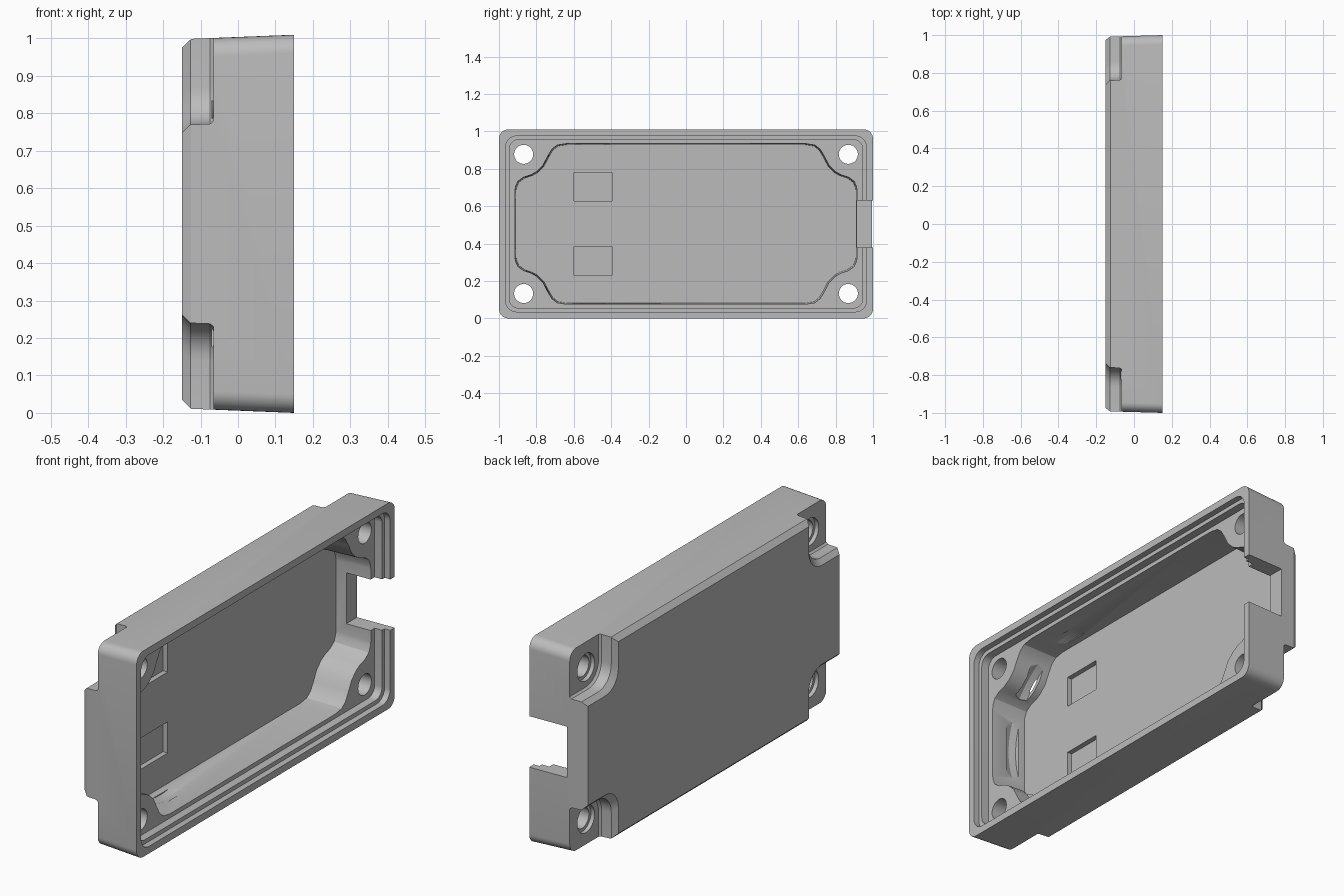
import bpy, bmesh, math
from mathutils import Vector

cube = bpy.data.objects.get("Cube")
if cube:
    bpy.data.objects.remove(cube, do_unlink=True)

MID = 0.505          # height of the lid's centre line
FLOOR = -0.105       # cavity floor
SEAT = 0.08          # screw boss level

grey = bpy.data.materials.new("plain_grey")
grey.use_nodes = True
colour = (0.5, 0.5, 0.5, 1)
grey.diffuse_color = colour
grey.node_tree.nodes["Principled BSDF"].inputs["Base Color"].default_value = colour


def loft(name, sections):
    """Closed solid through (x, [(y, z), ...]) sections of equal length."""
    bm = bmesh.new()
    rings = [[bm.verts.new((x, y, z + MID)) for y, z in pts] for x, pts in sections]
    n = len(rings[0])
    for a, b in zip(rings, rings[1:]):
        for i in range(n):
            j = (i + 1) % n
            bm.faces.new((a[i], a[j], b[j], b[i]))
    bm.faces.new(rings[0])
    bm.faces.new(rings[-1])
    bmesh.ops.recalc_face_normals(bm, faces=bm.faces)
    mesh = bpy.data.meshes.new(name)
    bm.to_mesh(mesh)
    bm.free()
    mesh.materials.append(grey)
    ob = bpy.data.objects.new(name, mesh)
    bpy.context.collection.objects.link(ob)
    return ob


def rounded(hy, hz, r, steps=8):
    pts = []
    for k, (sy, sz) in enumerate(((1, 1), (-1, 1), (-1, -1), (1, -1))):
        for i in range(steps + 1):
            a = math.pi / 2 * (k + i / steps)
            pts.append((sy * (hy - r) + r * math.cos(a), sz * (hz - r) + r * math.sin(a)))
    return pts


def circle(y, z, r, n=32):
    return [(y + r * math.cos(math.tau * i / n), z + r * math.sin(math.tau * i / n))
            for i in range(n)]


def box(y0, y1, z0, z1):
    return [(y0, z0), (y1, z0), (y1, z1), (y0, z1)]


def cavity(inset):
    # one rounded corner that steps around a screw boss, mirrored four ways
    corner = [(.915, .18), (.912, .2), (.9, .228), (.87, .25), (.83, .263), (.8, .28),
              (.765, .315), (.742, .36), (.718, .4), (.69, .422), (.64, .43)]
    q = [(y - inset, z - inset) for y, z in corner]
    r = q[::-1]
    return (q + [(-y, z) for y, z in r] + [(-y, -z) for y, z in q]
            + [(y, -z) for y, z in r])


# Drafted outer body with a chamfered back
lid = loft("enclosure_lid", [
    (-.15, rounded(.975, .47, .04)),
    (-.125, rounded(.992, .494, .05)),
    (.15, rounded(1, .505, .05))])

cutters = [
    # stepped rim
    loft("rim_step", [(.12, rounded(.965, .47, .06)), (.2, rounded(.965, .47, .06))]),
    loft("seat_step", [(SEAT, rounded(.945, .45, .05)), (.14, rounded(.945, .45, .05))]),
    # main cavity
    loft("cavity", [(FLOOR, cavity(.006)), (.1, cavity(0))]),
    # round relief in the cavity walls
    loft("round_relief", [(-.07, circle(-.5, 0, .43, 96)), (-.035, circle(-.5, 0, .438, 96)),
                          (0, circle(-.5, 0, .43, 96))]),
    # cable opening in one end wall
    loft("cable_notch", [(-.05, box(.88, 1.1, -.125, .125)), (.3, box(.88, 1.1, -.125, .125))]),
]

# Shallow rectangular pockets in the floor
for s in (-1, 1):
    z0, z1 = sorted((s * .122, s * .275))
    cutters.append(loft("floor_pocket", [(FLOOR - .025, box(-.6, -.395, z0, z1)),
                                         (FLOOR + .02, box(-.6, -.395, z0, z1))]))

# Corner recesses and screw holes
for sy in (-1, 1):
    for sz in (-1, 1):
        def recess(size, reach=.3):
            c = (size + reach) / 2
            oy, oz = sy * (1 - size + c), sz * (.505 - size + c)
            return [(oy + y, oz + z) for y, z in rounded(c, c, .1)]
        cutters.append(loft("corner_recess", [
            (-.19, recess(.29)), (-.15, recess(.262)), (-.127, recess(.24)),
            (-.075, recess(.238)), (-.065, recess(.23))]))
        y, z = sy * .868, sz * .372
        cutters.append(loft("screw_hole", [(-.2, circle(y, z, .051)), (.2, circle(y, z, .051))]))
        cutters.append(loft("screw_bore", [(-.1, circle(y, z, .067)), (-.045, circle(y, z, .067))]))

bpy.context.view_layer.objects.active = lid
for cutter in cutters:
    mod = lid.modifiers.new("cut", "BOOLEAN")
    mod.operation = "DIFFERENCE"
    mod.solver = "EXACT"
    mod.object = cutter
    bpy.ops.object.modifier_apply(modifier=mod.name)
    bpy.data.objects.remove(cutter, do_unlink=True)

for ob in bpy.context.selected_objects:
    ob.select_set(False)
lid.select_set(True)
bpy.ops.object.shade_smooth_by_angle(angle=math.radians(25))
